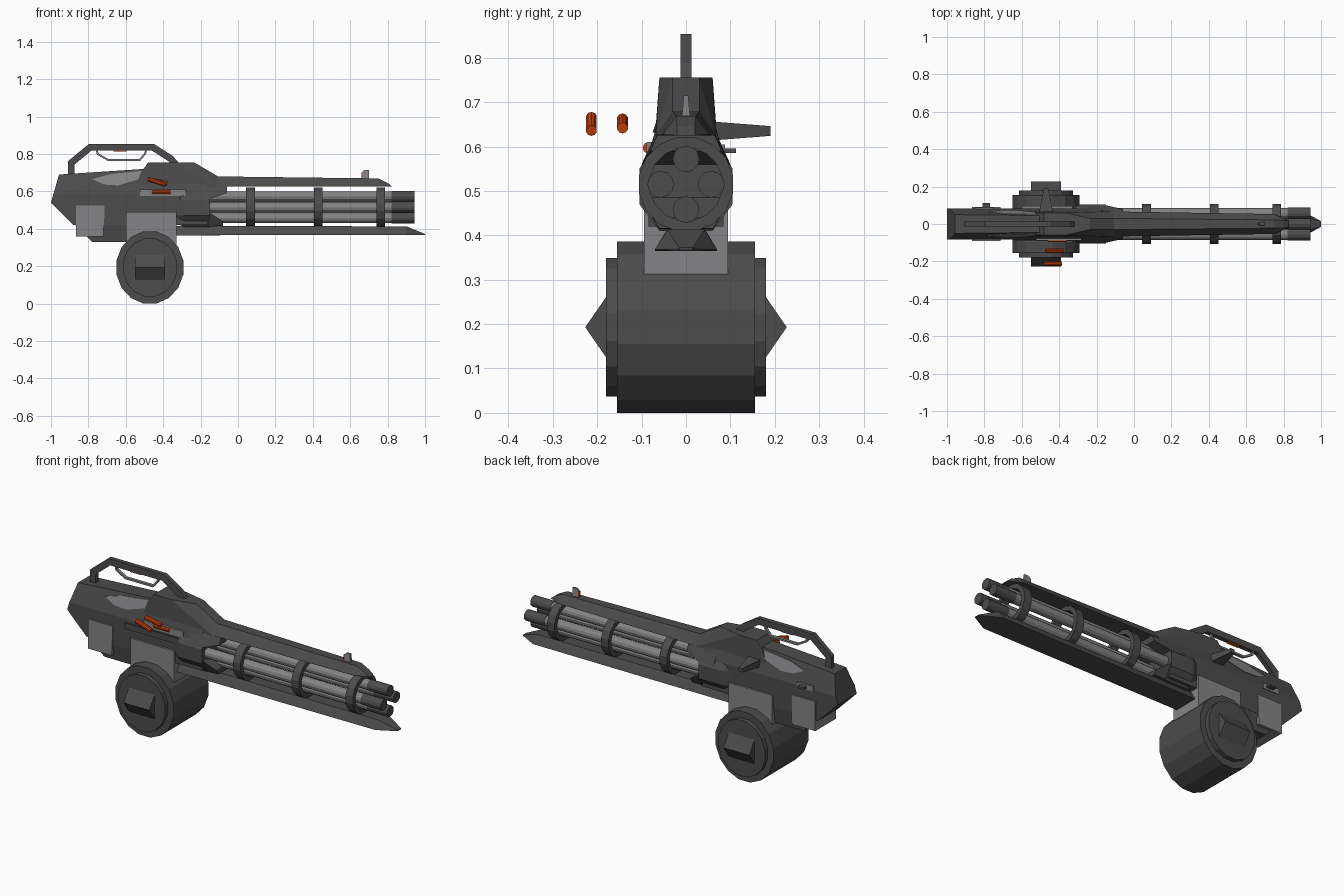
import bpy, bmesh, math
from mathutils import Vector, Matrix

if "Cube" in bpy.data.objects:
    bpy.data.objects.remove(bpy.data.objects["Cube"])


def material(name, rgb):
    m = bpy.data.materials.new(name)
    m.diffuse_color = (*rgb, 1)
    m.use_nodes = True
    m.node_tree.nodes["Principled BSDF"].inputs["Base Color"].default_value = m.diffuse_color
    return m


DARK = material("dark_gunmetal", (0.072, 0.072, 0.072))
LIGHT = material("light_steel", (0.23, 0.23, 0.237))
ORANGE = material("orange", (0.60, 0.055, 0.005))


def finish(name, bm, mat):
    bmesh.ops.recalc_face_normals(bm, faces=bm.faces[:])
    me = bpy.data.meshes.new(name)
    bm.to_mesh(me)
    bm.free()
    me.materials.append(mat)
    ob = bpy.data.objects.new(name, me)
    bpy.context.collection.objects.link(ob)
    return ob


def hull(name, pts, mat, mirror=True):
    """Convex faceted part from (x, y, z) corners, mirrored over y."""
    bm = bmesh.new()
    allp = list(pts) + ([(x, -y, z) for x, y, z in pts] if mirror else [])
    for p in allp:
        bm.verts.new(p)
    bmesh.ops.remove_doubles(bm, verts=bm.verts[:], dist=1e-5)
    res = bmesh.ops.convex_hull(bm, input=bm.verts[:])
    junk = {g for g in res["geom_interior"] + res["geom_unused"] if isinstance(g, bmesh.types.BMVert)}
    bmesh.ops.delete(bm, geom=list(junk), context="VERTS")
    bmesh.ops.dissolve_limit(bm, angle_limit=0.01, verts=bm.verts[:], edges=bm.edges[:])
    return finish(name, bm, mat)


def box(name, x0, x1, y0, y1, z0, z1, mat):
    return hull(name, [(x, y, z) for x in (x0, x1) for y in (y0, y1) for z in (z0, z1)], mat, False)


def cylinder(name, center, axis, r, length, sides, mat, stretch=1.0, turn=0.0):
    bm = bmesh.new()
    bmesh.ops.create_cone(bm, cap_ends=True, segments=sides, radius1=r, radius2=r, depth=length)
    bm.transform(Matrix.Rotation(turn, 4, "Z"))
    bm.transform(Vector(axis).to_track_quat("Z", "Y").to_matrix().to_4x4())
    bm.transform(Matrix.Diagonal((1, 1, stretch, 1)))
    bm.transform(Matrix.Translation(center))
    return finish(name, bm, mat)


def strip(name, path, t, half, mat):
    """Flat bar of thickness t following an (x, z) path, with mitred corners."""
    bm = bmesh.new()
    p = [Vector(q) for q in path]
    rings = []
    for i, q in enumerate(p):
        a = (q - p[i - 1]).normalized() if i else (p[1] - q).normalized()
        b = (p[i + 1] - q).normalized() if i < len(p) - 1 else a
        n = Vector((-a.y - b.y, a.x + b.x)).normalized()
        n *= t / 2 / max(0.4, n.dot(Vector((-a.y, a.x))))
        rings.append([bm.verts.new((q.x + s * n.x, y, q.y + s * n.y))
                      for s, y in ((1, -half), (1, half), (-1, half), (-1, -half))])
    for r, s in zip(rings, rings[1:]):
        for k in range(4):
            bm.faces.new((r[k], r[(k + 1) % 4], s[(k + 1) % 4], s[k]))
    bm.faces.new(rings[0])
    bm.faces.new(rings[-1])
    return finish(name, bm, mat)


# Receiver: lower body, bevelled upper body, belly, hump
W, BEVEL_Z, SLOPE = .084, .585, .32
hull("receiver_body", [(x, W, z) for x, z in
     ((-1, .54), (-.987, BEVEL_Z), (-.16, BEVEL_Z), (-.16, .42), (-.88, .42))], DARK)
hull("receiver_top", [(-.987, W, BEVEL_Z), (-.16, W, BEVEL_Z), (-.957, .05, .69),
                      (-.5, .045, .72), (-.3, .05, .70), (-.18, .06, .66)], DARK)
hull("receiver_belly", [(-.88, W, .43), (-.78, .07, .33), (-.6, .07, .33), (-.6, W, .43)], DARK)
hull("receiver_hump", [(-.48, .06, .755), (-.37, .06, .755), (-.235, .03, .755), (-.107, .03, .68),
                       (-.52, .06, .70), (-.55, .07, .62), (-.1, .068, .62)], DARK)

# Barrel shroud with upper and lower claws
hull("barrel_shroud", [(x, y, z) for x, d in ((-.33, .02), (-.29, 0), (-.15, 0)) for y, z in
     ((.105 - d, .55), (.105 - d, .47), (.06, .62 - d), (.06, .41 + d))], DARK)
hull("upper_claw", [(-.24, .068, .63), (-.24, .10, .56), (-.06, .065, .625), (-.06, .08, .59),
                    (-.15, .10, .56)], DARK)
hull("lower_claw", [(-.24, .06, .41), (-.24, .10, .48), (-.08, .06, .415), (-.08, .075, .44), (-.15, .10, .485)], DARK)

# Top and bottom rails
hull("top_rail", [(-.12, .03, .68), (-.12, .067, .627), (.75, .022, .669), (.75, .053, .627),
                  (.825, .02, .625), (.80, .02, .645)], DARK)
hull("bottom_rail", [(-.33, .042, .415), (-.33, .07, .365), (.90, .042, .413), (.90, .07, .368), (.93, .03, .40),
                     (1.0, .015, .372), (1.0, .015, .367)], DARK)

# Four barrels with dark muzzles, held by three rings
CZ = .515
for i in range(4):
    a = i * math.pi / 2
    y, z = .057 * math.cos(a), CZ + .057 * math.sin(a)
    cylinder(f"barrel_{i}", (.315, y, z), (1, 0, 0), .028, 1.03, 12, LIGHT)
    cylinder(f"muzzle_{i}", (.882, y, z), (1, 0, 0), .030, .125, 12, DARK)
for i, x in enumerate((.067, .429, .764)):
    bm = bmesh.new()
    loops = []
    for dx, r in ((-.023, .108), (.023, .108), (.023, .083), (-.023, .083)):
        loops.append([bm.verts.new((x + dx, r * math.cos(k * math.pi / 8 + math.pi / 16),
                                    CZ + r * math.sin(k * math.pi / 8 + math.pi / 16))) for k in range(16)])
    for j in range(4):
        A, B = loops[j], loops[(j + 1) % 4]
        for k in range(16):
            bm.faces.new((A[k], A[(k + 1) % 16], B[(k + 1) % 16], B[k]))
    finish(f"barrel_ring_{i}", bm, DARK)

# Drum magazine, caps, wedge knobs and neck
DX, DZ = -.471, .193
for nm, r, length in (("drum", .182, .31), ("drum_caps", .147, .36)):
    cylinder(nm, (DX, 0, DZ), (0, 1, 0), r, length, 16, DARK, stretch=1.08, turn=math.pi / 16)
for s in (-1, 1):
    hull("drum_knob", [(DX + dx, s * y, DZ + dz) for dx in (-.08, .08)
                       for y, dz in ((.17, .07), (.18, .068), (.227, 0), (.18, -.068), (.17, -.07))], DARK, False)
box("magazine_neck", -.60, -.33, -.095, .095, .31, .49, LIGHT)

# Side panels: lower blocks and plates on the upper bevel
hull("side_blocks", [(-.865, .091, .525), (-.715, .091, .525), (-.715, .091, .46), (-.72, .091, .36), (-.865, .091, .36)], LIGHT)
PATCH = ((-.78, .665), (-.685, .692), (-.51, .71), (-.47, .695), (-.53, .665), (-.64, .632), (-.715, .636))
for s in (-1, 1):
    hull("bevel_plate", [(x, s * (W - (z - BEVEL_Z) * SLOPE + d), z) for x, z in PATCH for d in (-.003, .006)], LIGHT, False)

# Ejection port with ledge, and three flying shells
box("ejection_port", -.525, -.28, -.089, -.07, .575, .61, LIGHT)
box("ejection_ledge", -.64, -.25, -.091, -.08, .532, .565, DARK)
for i, (x, y, z, tilt) in enumerate(((-.41, -.085, .597, 0), (-.425, -.143, .652, 12), (-.435, -.213, .651, 18))):
    t = math.radians(tilt)
    cylinder(f"shell_{i}", (x, y, z), (math.cos(t), 0, -math.sin(t)), .0125, .098, 10, ORANGE)

# Charging handle and small lever on the far side
hull("charging_handle", [(-.47 + dx, y, .635 + dz) for y, a, b in ((.05, .04, .022), (.19, .012, .011))
                         for dx in (-a, a) for dz in (-b, b)], DARK, False)
box("lever_pivot", -.81, -.77, .07, .113, .585, .596, DARK)
box("lever_plate", -.85, -.75, .08, .088, .575, .605, LIGHT)

# Carry handle, trigger guard and trigger
strip("carry_handle", [(-.892, .67), (-.892, .752), (-.79, .836), (-.455, .836), (-.36, .775), (-.33, .74)], .036, .0125, DARK)
strip("trigger_guard", [(-.755, .82), (-.75, .80), (-.695, .768), (-.525, .768), (-.498, .80), (-.49, .82)], .01, .008, LIGHT)
box("trigger", -.665, -.595, -.008, .008, .812, .824, ORANGE)

# Front sight with its orange dot on the rear face
hull("front_sight", [(.665, .01, .66), (.70, .01, .66), (.665, .005, .705), (.70, .005, .715), (.675, .005, .715)], LIGHT)
box("sight_dot", .659, .67, -.005, .005, .668, .702, ORANGE)
